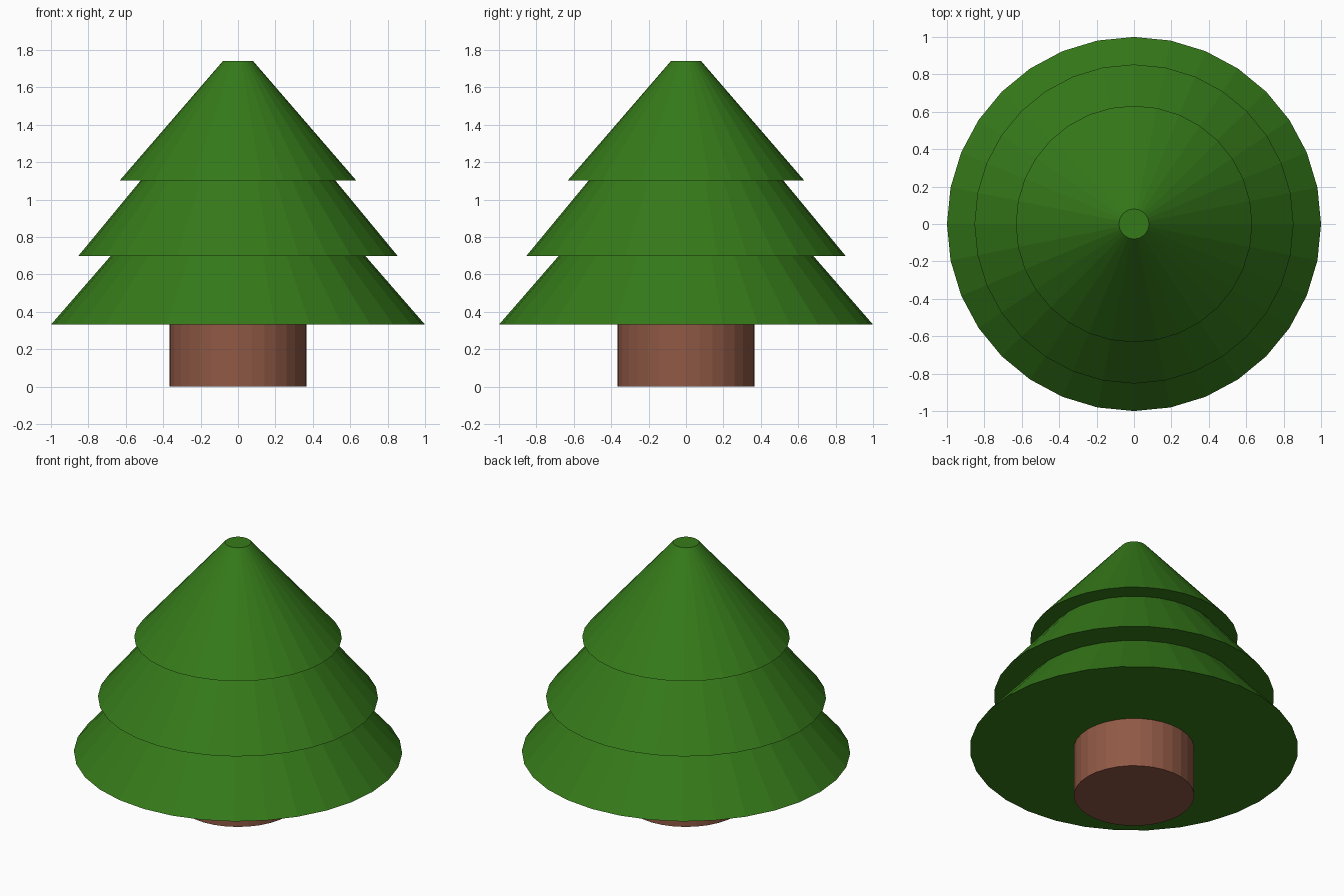
import bpy, bmesh
from math import sin, cos, pi

if "Cube" in bpy.data.objects:
    bpy.data.objects.remove(bpy.data.objects["Cube"])

SIDES = 32


def material(name, color):
    m = bpy.data.materials.new(name)
    m.diffuse_color = (*color, 1)
    m.use_nodes = True
    m.node_tree.nodes["Principled BSDF"].inputs["Base Color"].default_value = m.diffuse_color
    return m


def lathe(name, profile, mat):
    """Closed flat-faced solid from (radius, z) rings, bottom to top."""
    bm = bmesh.new()
    rings = [[bm.verts.new((r * sin(2 * pi * i / SIDES), -r * cos(2 * pi * i / SIDES), z))
              for i in range(SIDES)] for r, z in profile]
    for low, high in zip(rings, rings[1:]):
        for i in range(SIDES):
            j = (i + 1) % SIDES
            bm.faces.new((low[i], low[j], high[j], high[i]))
    bm.faces.new(rings[0][::-1])
    bm.faces.new(rings[-1])
    bmesh.ops.recalc_face_normals(bm, faces=bm.faces)
    mesh = bpy.data.meshes.new(name)
    bm.to_mesh(mesh)
    bm.free()
    mesh.materials.append(mat)
    obj = bpy.data.objects.new(name, mesh)
    bpy.context.collection.objects.link(obj)
    return obj


# Trunk
lathe("trunk", [(0.367, 0), (0.367, 0.332)], material("bark", (0.28, 0.10, 0.06)))

# Foliage: three stacked skirts with flat undersides and a blunt tip
lathe("foliage", [(1.0, 0.332), (0.68, 0.70),
                  (0.853, 0.70), (0.52, 1.103),
                  (0.632, 1.103), (0.08, 1.742)],
      material("needles", (0.036, 0.195, 0.01)))
